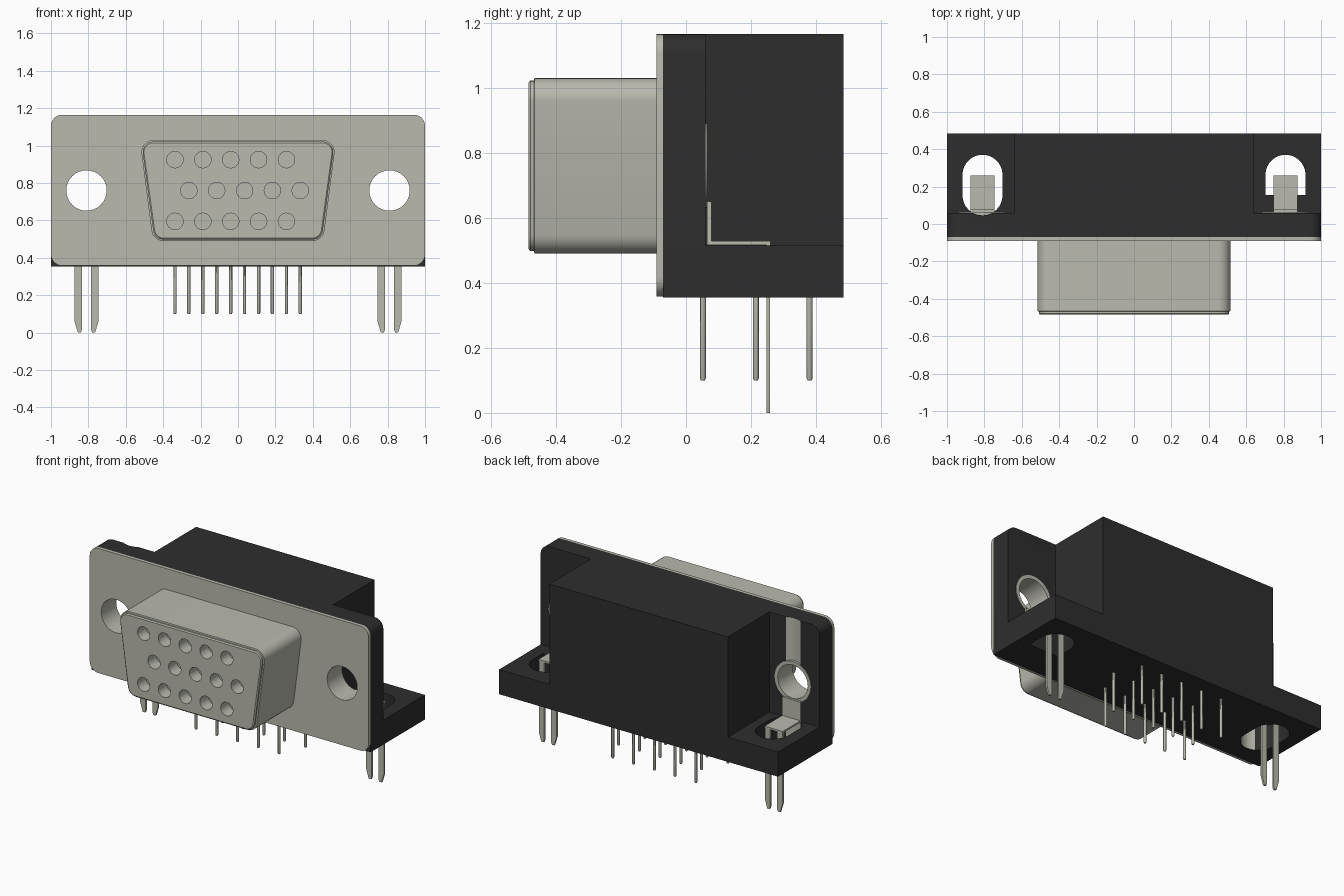
import bpy, bmesh, math
from mathutils import Vector

cube = bpy.data.objects.get("Cube")
if cube:
    bpy.data.objects.remove(cube, do_unlink=True)


def material(name, rgb):
    m = bpy.data.materials.new(name)
    m.use_nodes = True
    m.diffuse_color = (*rgb, 1)
    m.node_tree.nodes["Principled BSDF"].inputs["Base Color"].default_value = (*rgb, 1)
    return m


METAL = material("warm grey metal", (0.49, 0.49, 0.43))
BLACK = material("black plastic", (0.027, 0.027, 0.027))


def rounded(points, radii, steps=8):
    """Polygon with each corner replaced by an arc of its radius."""
    out, n = [], len(points)
    for i, r in enumerate(radii):
        p = Vector(points[i])
        a = (Vector(points[i - 1]) - p).normalized()
        b = (Vector(points[(i + 1) % n]) - p).normalized()
        if r == 0:
            out.append(p)
            continue
        half = a.angle(b) / 2
        centre = p + (a + b).normalized() * (r / math.sin(half))
        start = p + a * (r / math.tan(half)) - centre
        end = p + b * (r / math.tan(half)) - centre
        w = math.pi - 2 * half
        for k in range(steps + 1):
            t = k / steps
            out.append(centre + (start * math.sin((1 - t) * w) + end * math.sin(t * w)) / math.sin(w))
    return out


def rect(x0, x1, v0, v1, radii=(0, 0, 0, 0)):
    return rounded([(x0, v0), (x1, v0), (x1, v1), (x0, v1)], radii)


def circle(x, v, r, n=32):
    return [Vector((x + r * math.cos(2 * math.pi * i / n), v + r * math.sin(2 * math.pi * i / n)))
            for i in range(n)]


def loft(name, rings, axis, mat):
    """Closed solid through (outline, position) rings along the y or z axis."""
    bm = bmesh.new()
    loops = []
    for outline, t in rings:
        loops.append([bm.verts.new((p.x, t, p.y) if axis == "y" else (p.x, p.y, t)) for p in outline])
    for a, b in zip(loops, loops[1:]):
        for i in range(len(a)):
            j = (i + 1) % len(a)
            bm.faces.new((a[i], a[j], b[j], b[i]))
    bm.faces.new(loops[0])
    bm.faces.new(loops[-1])
    bmesh.ops.recalc_face_normals(bm, faces=bm.faces)
    mesh = bpy.data.meshes.new(name)
    bm.to_mesh(mesh)
    bm.free()
    mesh.materials.append(mat)
    ob = bpy.data.objects.new(name, mesh)
    bpy.context.collection.objects.link(ob)
    return ob


def prism(name, outline, lo, hi, axis, mat):
    return loft(name, [(outline, lo), (outline, hi)], axis, mat)


def cut(ob, cutters):
    """Subtract the cutters, bake the result and remove the cutters."""
    for c in cutters:
        c.hide_render = True
        m = ob.modifiers.new("cut", "BOOLEAN")
        m.operation, m.solver, m.object = "DIFFERENCE", "EXACT", c
    bpy.context.view_layer.update()
    dg = bpy.context.evaluated_depsgraph_get()
    mesh = bpy.data.meshes.new_from_object(ob.evaluated_get(dg))
    ob.modifiers.clear()
    ob.data = mesh
    for c in cutters:
        bpy.data.objects.remove(c, do_unlink=True)


SIDES = (("right", -1), ("left", 1))
HX, HZ = 0.81, 0.76          # screw hole centre


def screw_holes(r, mat):
    return [prism("cutter", circle(s * HX, HZ, r), -0.2, 0.2, "y", mat) for _, s in SIDES]


# Front plate with screw holes
plate = prism("front_plate", rect(-1, 1, 0.358, 1.165, (0.06,) * 4), -0.09, -0.07, "y", METAL)
cut(plate, screw_holes(0.108, METAL))

# Board clip openings: a full slot on one side, a short arch on the other
SLOT = rect(-HX - 0.107, -HX + 0.107, 0.046, 0.37, (0.1069,) * 4)
ARCH = rect(HX - 0.107, HX + 0.107, 0.155, 0.37, (0, 0, 0.1069, 0.1069))

# Plastic housing: flange, base and main block
flange = prism("housing_flange", rect(-1, 1, 0.355, 1.165, (0, 0, 0.06, 0.06)), -0.07, 0.06, "y", BLACK)
cut(flange, screw_holes(0.125, BLACK) + [prism("cutter", SLOT, 0.2, 1.4, "z", BLACK)])
base = prism("housing_base", rect(-1, 1, 0.06, 0.485), 0.355, 0.515, "z", BLACK)
cut(base, [prism("cutter", o, 0.2, 1.4, "z", BLACK) for o in (SLOT, ARCH)])
prism("housing_block", rect(-0.64, 0.64, 0.06, 0.485), 0.515, 1.165, "z", BLACK)

# Bare metal in the shallow groove behind the flange
flange.data.materials.clear()
flange.data.materials.append(BLACK)
flange.data.materials.append(METAL)
for f in flange.data.polygons:
    groove = f.normal.y > 0.5 and f.center.y < 0.0595 and abs(f.center.x + HX) < 0.09
    f.material_index = 1 if groove else 0

for side, s in SIDES:
    x = s * HX
    # Screw eyelet lining the flange
    eyelet = prism(side + "_eyelet", circle(x, HZ, 0.13), -0.07, 0.064, "y", METAL)
    cut(eyelet, [prism("cutter", circle(x, HZ, 0.108), -0.2, 0.2, "y", METAL)])
    # Board clip: upright tab, shelf and two tapered legs
    prism(side + "_clip_tab", rect(x - 0.065, x + 0.065, 0.517, 0.65), 0.065, 0.079, "y", METAL)
    prism(side + "_clip_shelf", rect(x - 0.065, x + 0.065, 0.065, 0.26), 0.517, 0.529, "z", METAL)
    for leg, d in (("inner", -s), ("outer", s)):
        pts = [(x + d * a, z) for a, z in
               ((0.025, 0.52), (0.025, 0.015), (0.03, 0.0), (0.046, 0.0), (0.064, 0.06), (0.064, 0.52))]
        prism(side + "_clip_leg_" + leg, [Vector(p) for p in pts], 0.247, 0.259, "y", METAL)


# Tapered socket shell with a stepped, bevelled front lip
def shell_outline(d):
    pts = [(-0.455 + d, 0.49 + d), (0.455 - d, 0.49 + d), (0.525 - d, 1.03 - d), (-0.525 + d, 1.03 - d)]
    return rounded(pts, (0.065 - d,) * 4)


shell = loft("socket_shell", [(shell_outline(0), -0.09), (shell_outline(0), -0.466),
                              (shell_outline(0.008), -0.468), (shell_outline(0.008), -0.479),
                              (shell_outline(0.015), -0.485)], "y", METAL)

# Fifteen contact holes and the matching solder pins, in three staggered rows
holes = []
for row, (z, y, x0) in enumerate(((0.925, 0.38, -0.337), (0.76, 0.215, -0.263), (0.595, 0.052, -0.337))):
    for i in range(5):
        x = x0 + i * 0.149
        holes.append(prism("cutter", circle(x, z, 0.044, 24), -0.6, -0.40, "y", METAL))
        loft(f"pin_{row + 1}_{i + 1}", [(circle(x, y, 0.009, 12), 0.37), (circle(x, y, 0.009, 12), 0.106),
                                        (circle(x, y, 0.006, 12), 0.1)], "z", METAL)
cut(shell, holes)

# Smooth the curves and keep the edges sharp
bpy.ops.object.select_all(action="DESELECT")
for ob in bpy.context.collection.objects:
    if ob.type == "MESH":
        ob.select_set(True)
        bpy.context.view_layer.objects.active = ob
bpy.ops.object.shade_smooth_by_angle(angle=math.radians(30))
